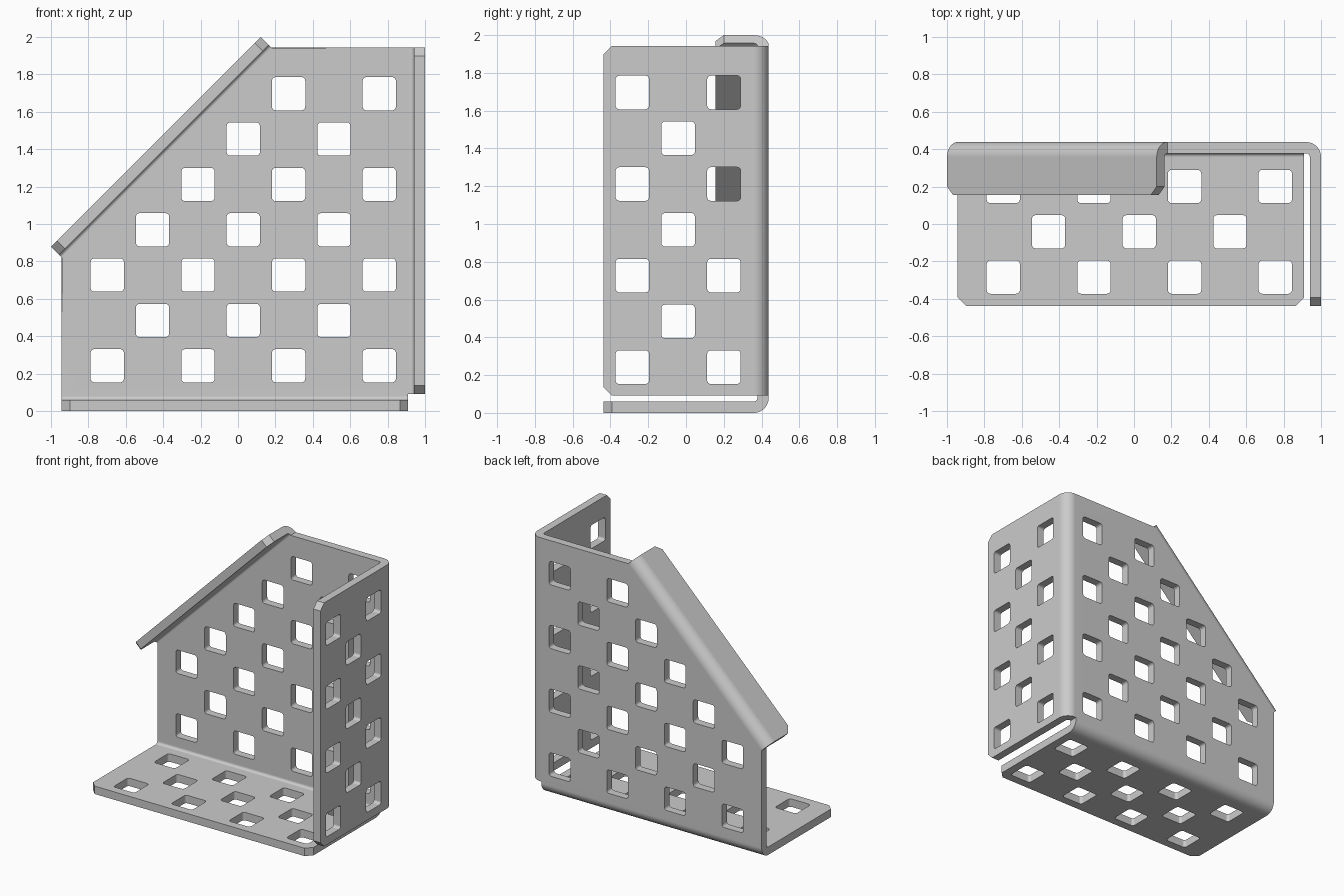
import bpy, bmesh, math
from mathutils import Vector

if "Cube" in bpy.data.objects:
    bpy.data.objects.remove(bpy.data.objects["Cube"])

T, R = 0.06, 0.08            # sheet thickness, outer bend radius
Y = 0.438                    # half depth
P = 0.2424                   # hole grid pitch
X0, Y0, Z0 = -0.699, -0.284, 0.242   # first hole centre on each axis
LEFT, TOP, DIAG = -0.943, 1.943, 0.822
BEND_STEPS = 12
bm = bmesh.new()


def add_loop(points):
    vs = [bm.verts.new(p) for p in points]
    return [bm.edges.new((vs[i], vs[(i + 1) % len(vs)])) for i in range(len(vs))]


def rounded_square(cx, cy, h=0.089, r=0.02, n=4):
    pts = []
    for k, (sx, sy) in enumerate([(1, 1), (-1, 1), (-1, -1), (1, -1)]):
        for i in range(n + 1):
            a = math.pi / 2 * (k + i / n)
            pts.append((cx + sx * (h - r) + r * math.cos(a),
                        cy + sy * (h - r) + r * math.sin(a)))
    return pts


def checker(u0, nu, v0, nv):
    return [(u0 + i * P, v0 + j * P) for i in range(nu) for j in range(nv)
            if (i + j) % 2 == 0]


def sheet(outline, holes, place, normal):
    edges = add_loop([place(*p) for p in outline])
    for h in holes:
        edges += add_loop([place(*p) for p in rounded_square(*h)])
    bmesh.ops.triangle_fill(bm, use_beauty=True, edges=edges, normal=normal)


def flange(a, b, out, tip, holes=(), chamfer=0.045):
    """Rolled bend along plate edge a-b, then a flat flange reaching y = tip."""
    a, b = Vector((a[0], Y, a[1])), Vector((b[0], Y, b[1]))
    out = Vector((out[0], 0, out[1])).normalized()
    rows = []
    for i in range(BEND_STEPS + 1):
        t = math.pi / 2 * i / BEND_STEPS
        d = out * R * math.sin(t) - Vector((0, R * (1 - math.cos(t)), 0))
        rows.append((bm.verts.new(a + d), bm.verts.new(b + d)))
    for (p, q), (s, t) in zip(rows, rows[1:]):
        bm.faces.new((p, q, t, s))
    along, length = (b - a).normalized(), (b - a).length
    base = a + out * R
    outline = [(0, Y - R), (length, Y - R), (length, tip + chamfer),
               (length - chamfer, tip), (chamfer, tip), (0, tip + chamfer)]

    def place(s, y):
        p = base + along * s
        return Vector((p.x, y, p.z))
    sheet(outline, holes, place, out)


# back plate
run = TOP - DIAG
plate = [(LEFT, R), (0.91, R), (0.91, 0.092), (1 - R, 0.092), (1 - R, TOP),
         (LEFT + run, TOP), (LEFT, DIAG)]
sheet(plate, [(x, z) for x, z in checker(X0, 7, Z0, 7) if z - x < 1.5],
      lambda x, z: Vector((x, Y, z)), Vector((0, 1, 0)))

# bottom, right and sloping flanges
flange((LEFT, R), (0.91, R), (0, -1), -Y,
       [(x - LEFT, y) for x, y in checker(X0, 7, Y0, 3)])
flange((1 - R, 0.092), (1 - R, TOP), (1, 0), -Y,
       [(z - 0.092, y) for z, y in checker(Z0, 7, Y0, 3)])
flange((LEFT, DIAG), (LEFT + run, TOP), (-1, 1), 0.155)

# join the skin and face it outward
bmesh.ops.remove_doubles(bm, verts=bm.verts[:], dist=1e-4)
bmesh.ops.recalc_face_normals(bm, faces=bm.faces[:])
bm.normal_update()
back = max(bm.faces, key=lambda f: abs(f.normal.y) * f.calc_area())
if back.normal.y < 0:
    bmesh.ops.reverse_faces(bm, faces=bm.faces[:])
mesh = bpy.data.meshes.new("perforated_bracket")
bm.to_mesh(mesh)
bm.free()
ob = bpy.data.objects.new("perforated_bracket", mesh)
bpy.context.collection.objects.link(ob)
bpy.context.view_layer.objects.active = ob
ob.select_set(True)

# sheet thickness, then smooth bends with crisp edges
solid = ob.modifiers.new("thickness", 'SOLIDIFY')
solid.thickness = T
solid.offset = -1
solid.use_even_offset = True
bpy.ops.object.modifier_apply(modifier=solid.name)
bpy.ops.object.shade_smooth_by_angle(angle=math.radians(30))
weighted = ob.modifiers.new("flat_normals", 'WEIGHTED_NORMAL')
weighted.keep_sharp = True
